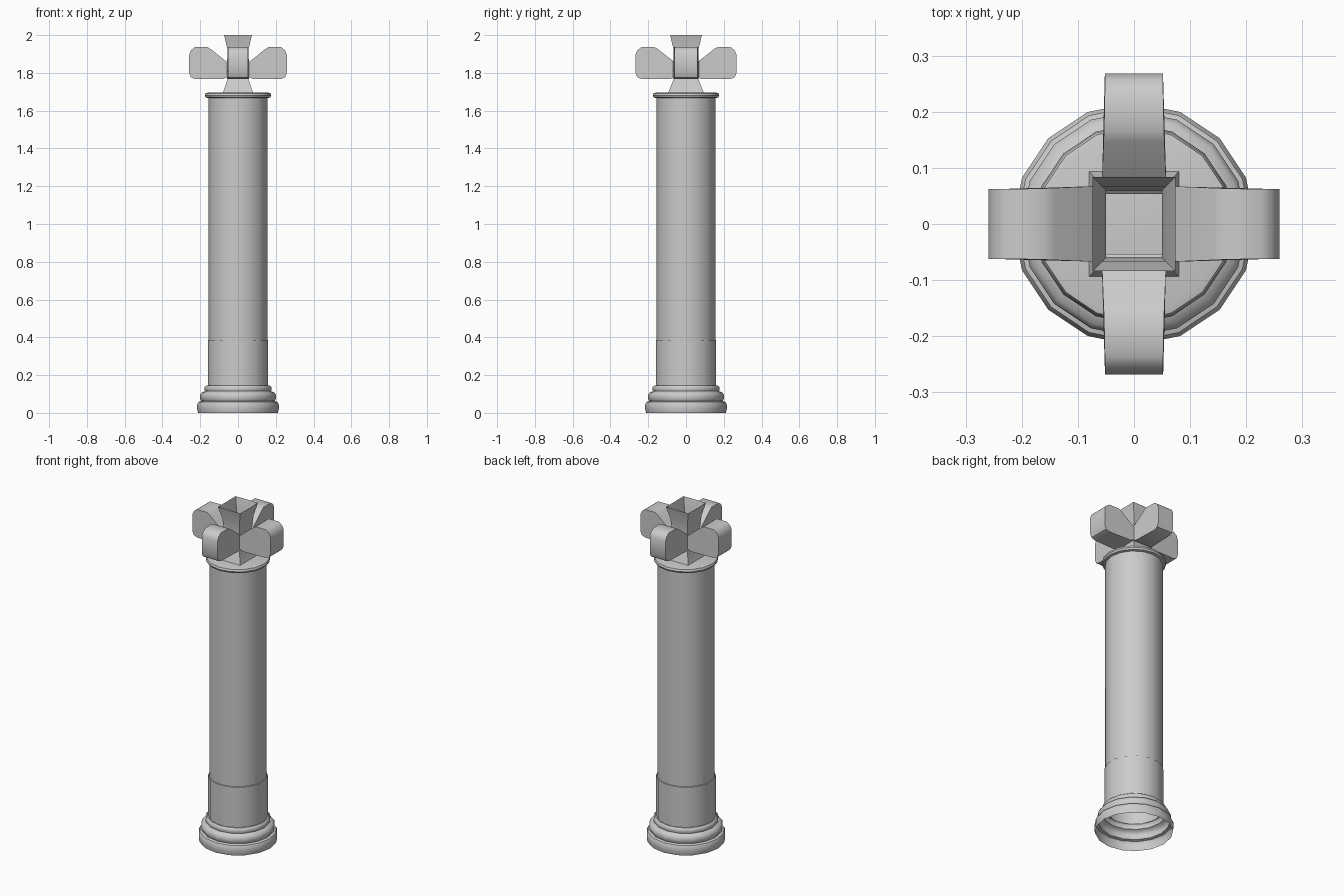
import bpy, bmesh, math

if "Cube" in bpy.data.objects:
    bpy.data.objects.remove(bpy.data.objects["Cube"])


def make_object(name, verts, faces, angle=40):
    mesh = bpy.data.meshes.new(name)
    mesh.from_pydata(verts, [], faces)
    bm = bmesh.new()
    bm.from_mesh(mesh)
    bmesh.ops.remove_doubles(bm, verts=bm.verts, dist=1e-5)
    bmesh.ops.recalc_face_normals(bm, faces=bm.faces)
    bm.to_mesh(mesh)
    bm.free()
    ob = bpy.data.objects.new(name, mesh)
    bpy.context.collection.objects.link(ob)
    bpy.ops.object.select_all(action='DESELECT')
    ob.select_set(True)
    bpy.context.view_layer.objects.active = ob
    bpy.ops.object.shade_smooth_by_angle(angle=math.radians(angle))
    return ob


def bridge(rows, n):
    """Quads joining consecutive closed rows of n vertices."""
    return [(r * n + i, r * n + (i + 1) % n, (r + 1) * n + (i + 1) % n, (r + 1) * n + i)
            for r in range(rows - 1) for i in range(n)]


def lathe(name, profile, sides=16, turn=0.0, cap=False):
    verts = [(r * math.cos(turn + math.tau * i / sides),
              r * math.sin(turn + math.tau * i / sides), z)
             for r, z in profile for i in range(sides)]
    faces = bridge(len(profile), sides)
    if cap:
        faces.append(tuple(range(len(verts) - sides, len(verts))))
    return make_object(name, verts, faces)


# Stepped base, an open shell underneath
lathe("base", [(0.211, 0), (0.216, 0.02), (0.216, 0.045), (0.209, 0.058),
               (0.194, 0.062), (0.201, 0.075), (0.201, 0.095), (0.192, 0.108),
               (0.175, 0.115), (0.178, 0.125), (0.176, 0.138), (0.168, 0.145),
               (0.160, 0.145)])

# Faceted sleeve around the foot of the shaft
lathe("sleeve", [(0.162, 0.14), (0.162, 0.385), (0.157, 0.387)], turn=math.pi / 16)

# Shaft
lathe("shaft", [(0.157, 0.14), (0.157, 1.68)])

# Collar with flat top
lathe("collar", [(0.157, 1.667), (0.171, 1.670), (0.176, 1.680), (0.172, 1.692),
                 (0.160, 1.695)], cap=True)

# Square waisted core, open at the top
core = [(0.080, 0.094, 1.695), (0.052, 0.062, 1.775), (0.050, 0.060, 1.86),
        (0.057, 0.067, 1.93), (0.074, 0.084, 2.0)]
verts = [(sx * hx, sy * hy, z) for hx, hy, z in core
         for sx, sy in ((1, 1), (-1, 1), (-1, -1), (1, -1))]
make_object("capital_core", verts, bridge(len(core), 4), 20)

# Four petals: chamfered side profile (distance fraction, height), extruded in width
profile = [(0.20, 1.78), (0.31, 1.767), (0.87, 1.767), (0.96, 1.776), (1.0, 1.80),
           (1.0, 1.895), (0.96, 1.92), (0.88, 1.936), (0.62, 1.936), (0.55, 1.925),
           (0.24, 1.86), (0.20, 1.85)]


def petal(name, reach, half, turn):
    c, s = round(math.cos(turn)), round(math.sin(turn))
    verts = []
    for side in (-1, 1):
        for f, z in profile:
            d = f * reach
            w = side * (half + 0.011 * max(0, 0.75 - f))
            verts.append((c * d - s * w, s * d + c * w, z))
    n = len(profile)
    faces = [f for f in bridge(2, n) if set(f) != {n - 1, 0, n, 2 * n - 1}]
    faces += [tuple(range(n)), tuple(range(n, 2 * n))]
    make_object(name, verts, faces)


for i, side in enumerate(("right", "back", "left", "front")):
    reach, half = ((0.259, 0.062), (0.268, 0.052))[i % 2]
    petal(side + "_petal", reach, half, i * math.pi / 2)
